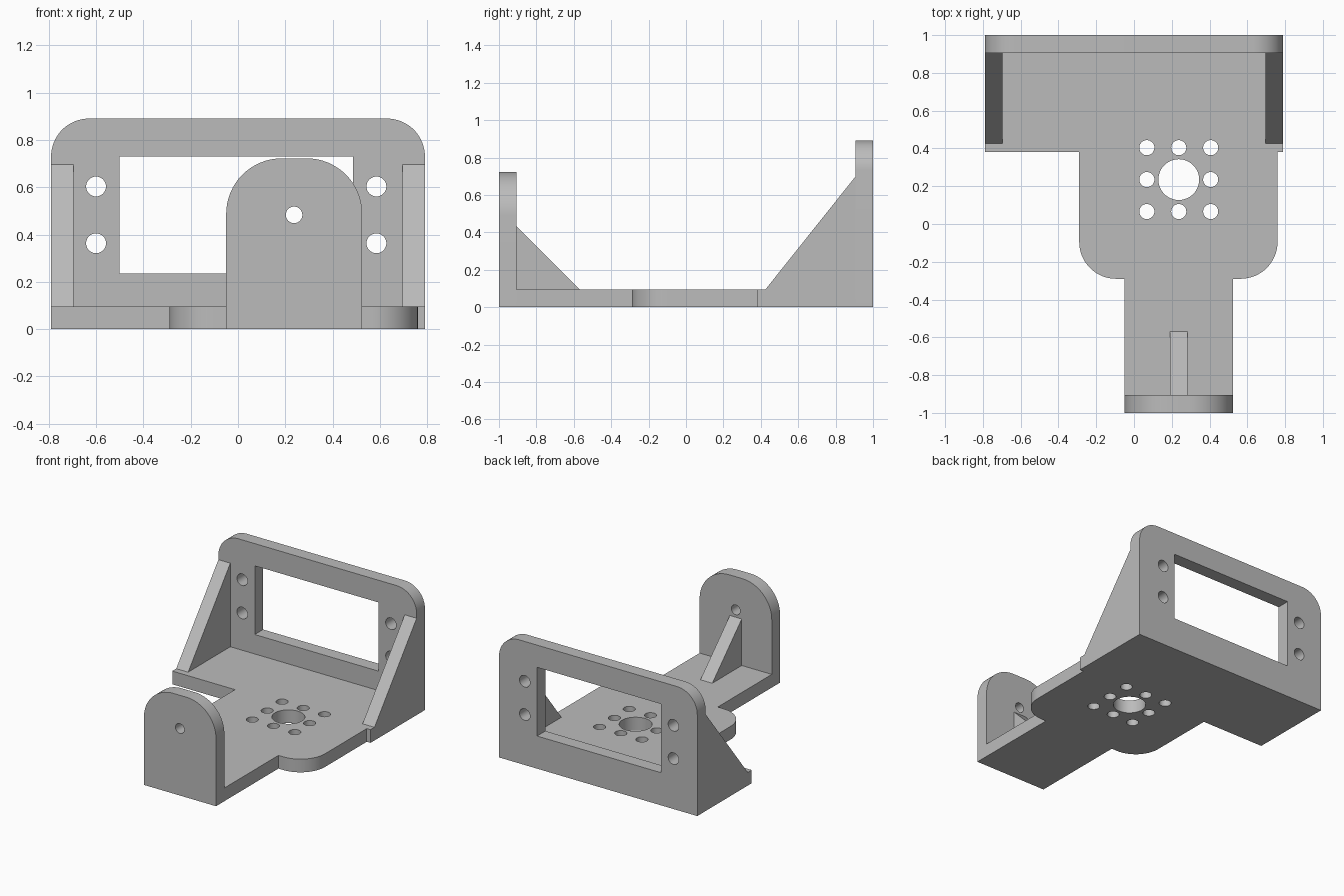
import bpy, bmesh, math
from mathutils import Vector

if "Cube" in bpy.data.objects:
    bpy.data.objects.remove(bpy.data.objects["Cube"], do_unlink=True)

grey = bpy.data.materials.new("plain grey")
grey.use_nodes = True
colour = (0.5, 0.5, 0.5, 1)
grey.diffuse_color = colour
grey.node_tree.nodes["Principled BSDF"].inputs["Base Color"].default_value = colour

# How profile coordinates (u, v) and depth w map to the world
PLANES = {
    "flat": lambda u, v, w: (u, v, w),
    "upright": lambda u, v, w: (u, w, v),
    "side": lambda u, v, w: (w, u, v),
}


def outline(corners, steps=16):
    """Square-cornered outline; a third value on a corner is its fillet radius."""
    points = []
    for i, corner in enumerate(corners):
        p = Vector(corner[:2])
        if len(corner) == 2:
            points.append(p)
            continue
        r = corner[2]
        a = (Vector(corners[i - 1][:2]) - p).normalized()
        b = (Vector(corners[(i + 1) % len(corners)][:2]) - p).normalized()
        centre = p + (a + b) * r
        for k in range(steps + 1):
            t = math.pi / 2 * k / steps
            points.append(centre - b * r * math.cos(t) - a * r * math.sin(t))
    return points


def circle(u, v, r, sides=32):
    return [Vector((u + r * math.cos(math.tau * k / sides),
                    v + r * math.sin(math.tau * k / sides))) for k in range(sides)]


def plate(name, plane, loops, start, end):
    """Extrude an outline with optional hole loops from depth start to end."""
    place = PLANES[plane]
    bm = bmesh.new()
    edges = []
    for loop in loops:
        verts = [bm.verts.new((p.x, p.y, 0)) for p in loop]
        edges += [bm.edges.new((verts[i - 1], verts[i])) for i in range(len(verts))]
    bmesh.ops.triangle_fill(bm, edges=edges, use_beauty=True, normal=(0, 0, 1))
    out = bmesh.ops.extrude_face_region(bm, geom=bm.faces[:])
    top = {g for g in out["geom"] if isinstance(g, bmesh.types.BMVert)}
    for v in bm.verts:
        v.co = place(v.co.x, v.co.y, end if v in top else start)
    bmesh.ops.recalc_face_normals(bm, faces=bm.faces[:])
    mesh = bpy.data.meshes.new(name)
    bm.to_mesh(mesh)
    bm.free()
    mesh.materials.append(grey)
    obj = bpy.data.objects.new(name, mesh)
    bpy.context.collection.objects.link(obj)
    bpy.ops.object.select_all(action="DESELECT")
    obj.select_set(True)
    bpy.context.view_layer.objects.active = obj
    bpy.ops.object.shade_smooth_by_angle(angle=math.radians(30))
    return obj


W, T, INNER = 0.79, 0.095, 0.905      # half width, thickness, inner face of uprights
CX, CY = 0.237, 0.235                 # centre of the hole pattern

# Base plate with a central bore and a ring of eight small holes
base = outline([(-W, INNER), (-W, 0.38), (-0.29, 0.38), (-0.29, -0.29, 0.195),
                (-0.05, -0.29), (-0.05, -INNER), (0.525, -INNER), (0.525, -0.29),
                (0.76, -0.29, 0.195), (0.76, 0.38), (W, 0.38), (W, INNER)])
holes = [circle(CX, CY, 0.108, 48)]
for i in (-1, 0, 1):
    for j in (-1, 0, 1):
        if i or j:
            holes.append(circle(CX + 0.169 * i, CY + 0.169 * j, 0.04))
plate("base_plate", "flat", [base] + holes, 0, T)

# Rear frame with a window and four bolt holes
frame = outline([(-W, 0), (W, 0), (W, 0.89, 0.16), (-W, 0.89, 0.16)])
window = outline([(-0.5, 0.235), (0.487, 0.235), (0.487, 0.73), (-0.5, 0.73)])
bolts = [circle(x, z, 0.042) for x in (-0.6, 0.585) for z in (0.363, 0.603)]
plate("rear_frame", "upright", [frame, window] + bolts, INNER, 1)

# Front lug with a rounded top and a pivot hole
lug = outline([(-0.05, 0), (0.525, 0), (0.525, 0.722, 0.235), (-0.05, 0.722, 0.235)])
plate("front_lug", "upright", [lug, circle(CX, 0.483, 0.035)], -1, -INNER)

# Triangular stiffening ribs
rear_rib = outline([(0.425, T), (INNER, T), (INNER, 0.697)])
plate("rear_rib_right", "side", [rear_rib], -W, -W + T)
plate("rear_rib_left", "side", [rear_rib], W - T, W)
front_rib = outline([(-0.57, T), (-INNER, T), (-INNER, 0.43)])
plate("front_rib", "side", [front_rib], CX - T / 2, CX + T / 2)
